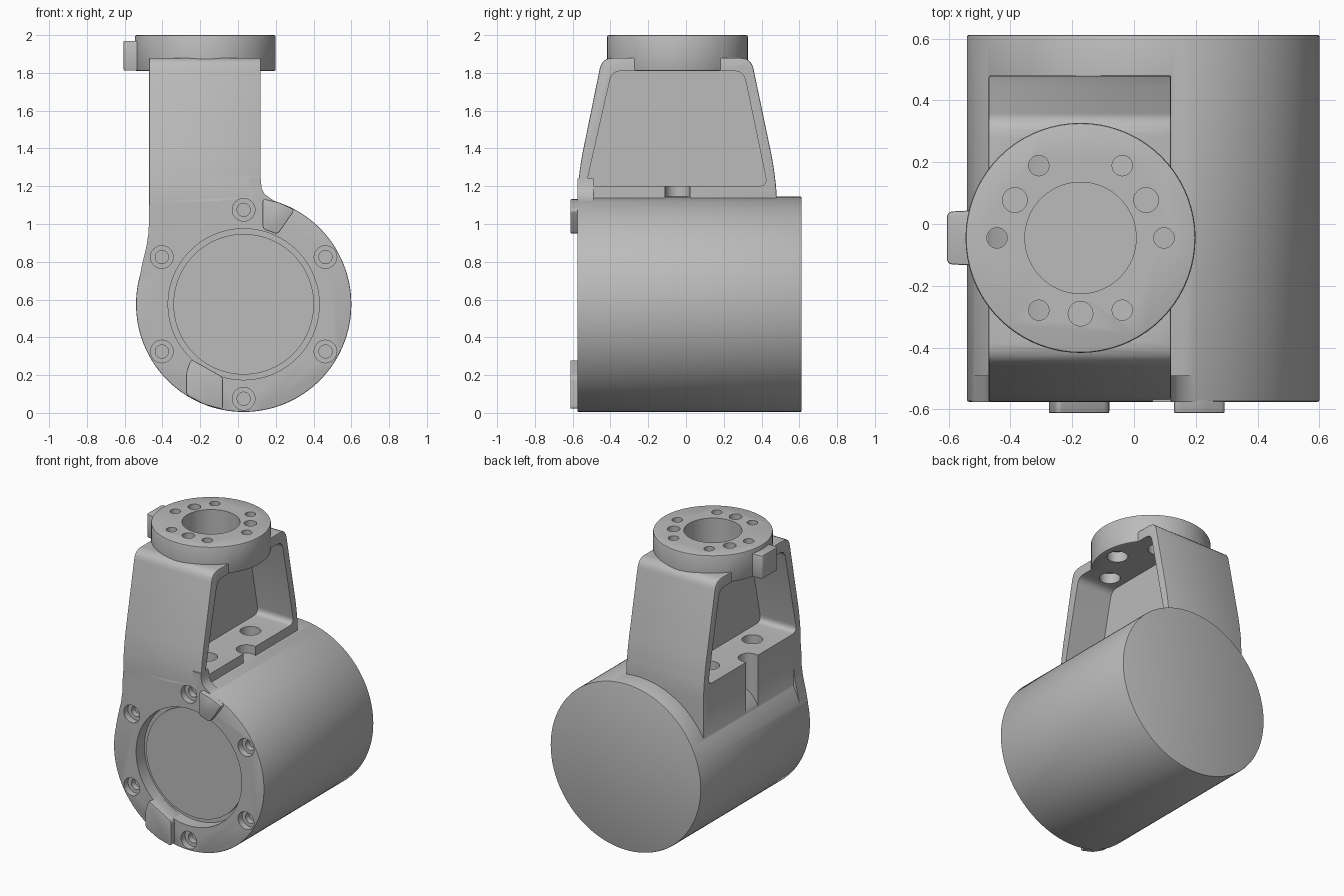
import bpy, bmesh
from math import sin, cos, pi, radians
from mathutils import Vector

if "Cube" in bpy.data.objects:
    bpy.data.objects.remove(bpy.data.objects["Cube"], do_unlink=True)

grey = bpy.data.materials.new("machined grey")
grey.use_nodes = True
grey.diffuse_color = (0.5, 0.5, 0.5, 1)
grey.node_tree.nodes["Principled BSDF"].inputs["Base Color"].default_value = (0.5, 0.5, 0.5, 1)


def prism(name, pts, axis, a, b, bevel=0):
    """Extrude a 2D outline along an axis from a to b."""
    place = {"x": lambda u, v: (a, u, v), "y": lambda u, v: (u, a, v), "z": lambda u, v: (u, v, a)}[axis]
    bm = bmesh.new()
    face = bm.faces.new([bm.verts.new(place(u, v)) for u, v in pts])
    out = bmesh.ops.extrude_face_region(bm, geom=[face])
    step = Vector([b - a if axis == k else 0 for k in "xyz"])
    bmesh.ops.translate(bm, vec=step, verts=[g for g in out["geom"] if isinstance(g, bmesh.types.BMVert)])
    bmesh.ops.recalc_face_normals(bm, faces=bm.faces)
    mesh = bpy.data.meshes.new(name)
    bm.to_mesh(mesh)
    bm.free()
    mesh.materials.append(grey)
    ob = bpy.data.objects.new(name, mesh)
    bpy.context.collection.objects.link(ob)
    if bevel:
        mod = ob.modifiers.new("edge", "BEVEL")
        mod.width, mod.segments, mod.limit_method = bevel, 2, "ANGLE"
        bake(ob)
    return ob


def bake(ob):
    dg = bpy.context.evaluated_depsgraph_get()
    dg.update()
    mesh = bpy.data.meshes.new_from_object(ob.evaluated_get(dg))
    ob.modifiers.clear()
    ob.data = mesh


def combine(ob, others, op="DIFFERENCE"):
    """Apply booleans one by one and drop the helpers."""
    for other in others:
        mod = ob.modifiers.new("bool", "BOOLEAN")
        mod.operation, mod.object, mod.solver = op, other, "EXACT"
        bake(ob)
        bpy.data.objects.remove(other, do_unlink=True)


def circle(u, v, r, n=48):
    return [(u + r * cos(2 * pi * i / n), v + r * sin(2 * pi * i / n)) for i in range(n)]


def ring(u, v, r, angles):
    return [(u + r * cos(radians(t)), v + r * sin(radians(t))) for t in angles]


def rounded(pts, r, steps=5):
    """Fillet every corner of a polygon."""
    res = []
    for i, p in enumerate(pts):
        p = Vector(p)
        ends = []
        for q in (pts[i - 1], pts[(i + 1) % len(pts)]):
            d = Vector(q) - p
            ends.append(p + d.normalized() * min(r, d.length * 0.45))
        for k in range(steps + 1):
            t = k / steps
            res.append(tuple((1 - t) ** 2 * ends[0] + 2 * t * (1 - t) * p + t * t * ends[1]))
    return res


CX, CZ, R = 0.03, 0.575, 0.57       # motor drum centre and radius
DX, DY = -0.173, -0.045             # mounting disc centre
X0, X1 = -0.47, 0.12                # bracket sides
FRONT = -0.575
HEX = range(0, 360, 60)

# Bracket: tapered arch with a pocket on each side of a central web
arch = [(FRONT, 0.8), (FRONT, 1.18), (-0.557, 1.33), (-0.445, 1.88),
        (0.345, 1.88), (0.46, 1.33), (0.48, 1.18), (0.48, 0.8)]
bracket = prism("bracket", rounded(arch, 0.06), "x", X0, X1, 0.006)
window = rounded([(-0.53, 1.2), (-0.392, 1.81), (0.305, 1.81), (0.432, 1.2)], 0.05)
cuts = [prism("pocket", window, "x", X0 - 0.1, DX - 0.025),
        prism("pocket", window, "x", DX + 0.025, X1 + 0.1)]

# Tool access holes in the floor, the outer two open as slots
for u, v in ring(DX, DY, 0.27, HEX):
    cuts.append(prism("access", circle(u, v, 0.065, 32), "z", 0.7, 1.4))
for a, b in ((X0 - 0.1, DX - 0.27), (DX + 0.27, X1 + 0.1)):
    slot = [(a, DY - 0.065), (b, DY - 0.065), (b, DY + 0.065), (a, DY + 0.065)]
    cuts.append(prism("slot", slot, "z", 0.7, 1.4))
combine(bracket, cuts)

# Mounting disc with locating tab
disc = prism("mounting_disc", circle(DX, DY, 0.372, 72), "z", 1.81, 2.0, 0.008)
tab_outline = rounded([(-0.605, -0.13), (-0.5, -0.135), (-0.5, 0.045), (-0.605, 0.04)], 0.02)
disc_tab = prism("disc_tab", tab_outline, "z", 1.812, 1.97, 0.005)

# Drum and the fillets blending the bracket into its front flange
drum = prism("motor_housing", circle(CX, CZ, R, 128), "y", FRONT, 0.612, 0.006)
left_blend = prism("left_blend", [(-0.47, 1.1), (-0.473, 0.96), (-0.485, 0.88), (-0.507, 0.79),
                                  (-0.524, 0.7), (-0.4, 0.75), (-0.4, 1.1)], "y", FRONT, -0.49)
right_blend = prism("right_blend", [(0.12, 1.24), (0.125, 1.19), (0.14, 1.16), (0.17, 1.137),
                                    (0.21, 1.11), (0.2, 1.0), (0.06, 1.0), (0.06, 1.24)], "y", FRONT, -0.49)
combine(drum, [bracket, left_blend, right_blend, disc], "UNION")

# Front recess, counterbored flange holes, disc holes
cuts = [prism("recess", circle(CX, CZ, 0.4, 96), "y", -0.7, -0.485)]
for u, v in ring(CX, CZ, 0.5, range(30, 390, 60)):
    cuts.append(prism("counterbore", circle(u, v, 0.06, 32), "y", -0.7, -0.53))
    cuts.append(prism("bolt_hole", circle(u, v, 0.035, 24), "y", -0.7, -0.49))
cuts.append(prism("bore", circle(DX, DY, 0.18, 64), "z", 1.83, 2.1))
for u, v in ring(DX, DY, 0.27, HEX):
    cuts.append(prism("screw_hole", circle(u, v, 0.033, 24), "z", 1.85, 2.1))
    cuts.append(prism("screw_seat", circle(u, v, 0.065, 32), "z", 1.75, 1.88))
for u, v in ring(DX, DY, 0.245, (30, 150, 270)):
    cuts.append(prism("pin_hole", circle(u, v, 0.04, 24), "z", 1.9, 2.1))
combine(drum, cuts)
drum.name = "joint_housing"

# Front cap and raised stops
cap = prism("front_cap", circle(CX, CZ, 0.372, 96), "y", -0.505, -0.47)
low_stop = prism("lower_stop", rounded([(-0.275, 0.095), (-0.275, 0.21), (-0.25, 0.285), (-0.08, 0.19),
                                        (-0.08, 0.018), (-0.18, 0.045)], 0.02), "y", -0.612, -0.5, 0.005)
top_stop = prism("upper_stop", rounded([(0.13, 1.135), (0.13, 0.975), (0.21, 0.945), (0.3, 1.075),
                                        (0.22, 1.113)], 0.02), "y", -0.612, -0.5, 0.005)

# Smooth shading with crisp edges
bpy.ops.object.select_all(action="DESELECT")
for ob in (drum, disc_tab, cap, low_stop, top_stop):
    ob.select_set(True)
bpy.context.view_layer.objects.active = drum
bpy.ops.object.shade_smooth_by_angle(angle=radians(30))
